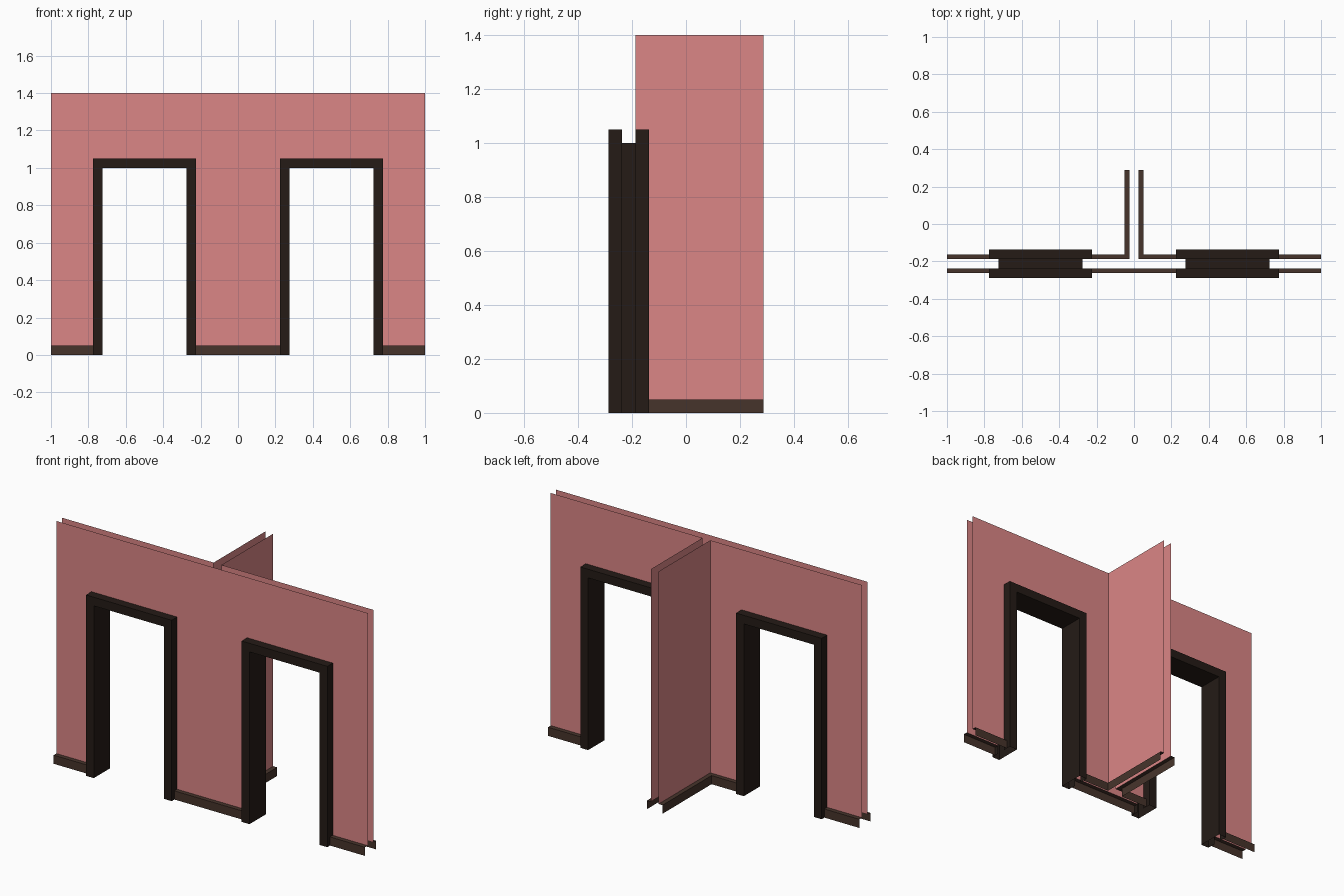
import bpy

if "Cube" in bpy.data.objects:
    bpy.data.objects.remove(bpy.data.objects["Cube"])

FRONT, BACK, END = -0.2375, -0.1875, 0.2875   # wall planes and free end of the partition
TOP, SKIRT_H, SKIRT_D = 1.4, 0.05, 0.025
DOOR_X, HALF_W, DOOR_H, TRIM = 0.5, 0.225, 1.0, 0.05
IN, OUT = DOOR_X - HALF_W - TRIM, DOOR_X + HALF_W + TRIM   # outer edges of a door trim


def material(name, rgb):
    m = bpy.data.materials.new(name)
    m.diffuse_color = (*rgb, 1)
    m.use_nodes = True
    m.node_tree.nodes["Principled BSDF"].inputs["Base Color"].default_value = m.diffuse_color
    return m


PINK = material("pink_paint", (0.71, 0.24, 0.24))
BROWN = material("brown_wood", (0.062, 0.034, 0.024))
DARK = material("dark_wood", (0.018, 0.011, 0.008))


def add(name, verts, faces, mat):
    mesh = bpy.data.meshes.new(name)
    mesh.from_pydata(verts, [], faces)
    mesh.materials.append(mat)
    ob = bpy.data.objects.new(name, mesh)
    bpy.context.collection.objects.link(ob)
    return ob


def sweep(name, sections, mat):
    """Join a row of equal-length cross-sections with quads."""
    n = len(sections[0])
    verts = [p for s in sections for p in s]
    faces = [(i * n + j, i * n + j + 1, (i + 1) * n + j + 1, (i + 1) * n + j)
             for i in range(len(sections) - 1) for j in range(n - 1)]
    return add(name, verts, faces, mat)


def wall(name, pts, mat=PINK):
    return add(name, pts, [tuple(range(len(pts)))], mat)


def skirting(name, path):
    """Path is a function giving the xy points at distance d off the wall."""
    flat, edge = path(0), path(SKIRT_D)
    sweep(name, [[(*a, SKIRT_H), (*b, SKIRT_H), (*b, 0)] for a, b in zip(flat, edge)], BROWN)


# Front wall sheet with two door notches
head = DOOR_H + TRIM
outline = [(-1, SKIRT_H)]
for c in (-DOOR_X, DOOR_X):
    l, r = c - HALF_W - TRIM, c + HALF_W + TRIM
    outline += [(l, SKIRT_H), (l, head), (r, head), (r, SKIRT_H)]
outline += [(1, SKIRT_H), (1, TOP), (-1, TOP)]
wall("front_wall", [(x, FRONT, z) for x, z in outline])

# Front skirting boards
for i, (a, b) in enumerate([(-1, -OUT), (-IN, IN), (OUT, 1)]):
    skirting(f"front_skirting_{i}", lambda d: [(a, FRONT - d), (b, FRONT - d)])

# Left and right halves of the back
px = 0.025
for s, side in ((1, "right"), (-1, "left")):
    def order(pts):
        return pts if s > 0 else pts[::-1]   # keep faces pointing outward when mirrored

    half = [(px, SKIRT_H), (px, TOP), (1, TOP), (1, SKIRT_H),
            (OUT, SKIRT_H), (OUT, head), (IN, head), (IN, SKIRT_H)]
    wall(f"back_wall_{side}", order([(s * x, BACK, z) for x, z in half]))
    wall(f"partition_wall_{side}", order([(s * px, BACK, SKIRT_H), (s * px, END, SKIRT_H),
                                          (s * px, END, TOP), (s * px, BACK, TOP)]))
    skirting(f"back_skirting_{side}",
             lambda d: order([(s, BACK + d), (s * OUT, BACK + d)]))
    skirting(f"partition_skirting_{side}",
             lambda d: order([(s * IN, BACK + d), (s * (px + d), BACK + d), (s * (px + d), END)]))

    # Door frame: trim on both sides joined by a thin lining
    profile = [(TRIM, FRONT), (TRIM, FRONT - TRIM), (0, FRONT - TRIM),
               (0, BACK + TRIM), (TRIM, BACK + TRIM), (TRIM, BACK)]
    c = s * DOOR_X
    sweep(f"door_frame_{side}",
          [[(c + k * (HALF_W + o), y, DOOR_H + o if up else 0) for o, y in profile]
           for k, up in ((-1, 0), (-1, 1), (1, 1), (1, 0))], DARK)
